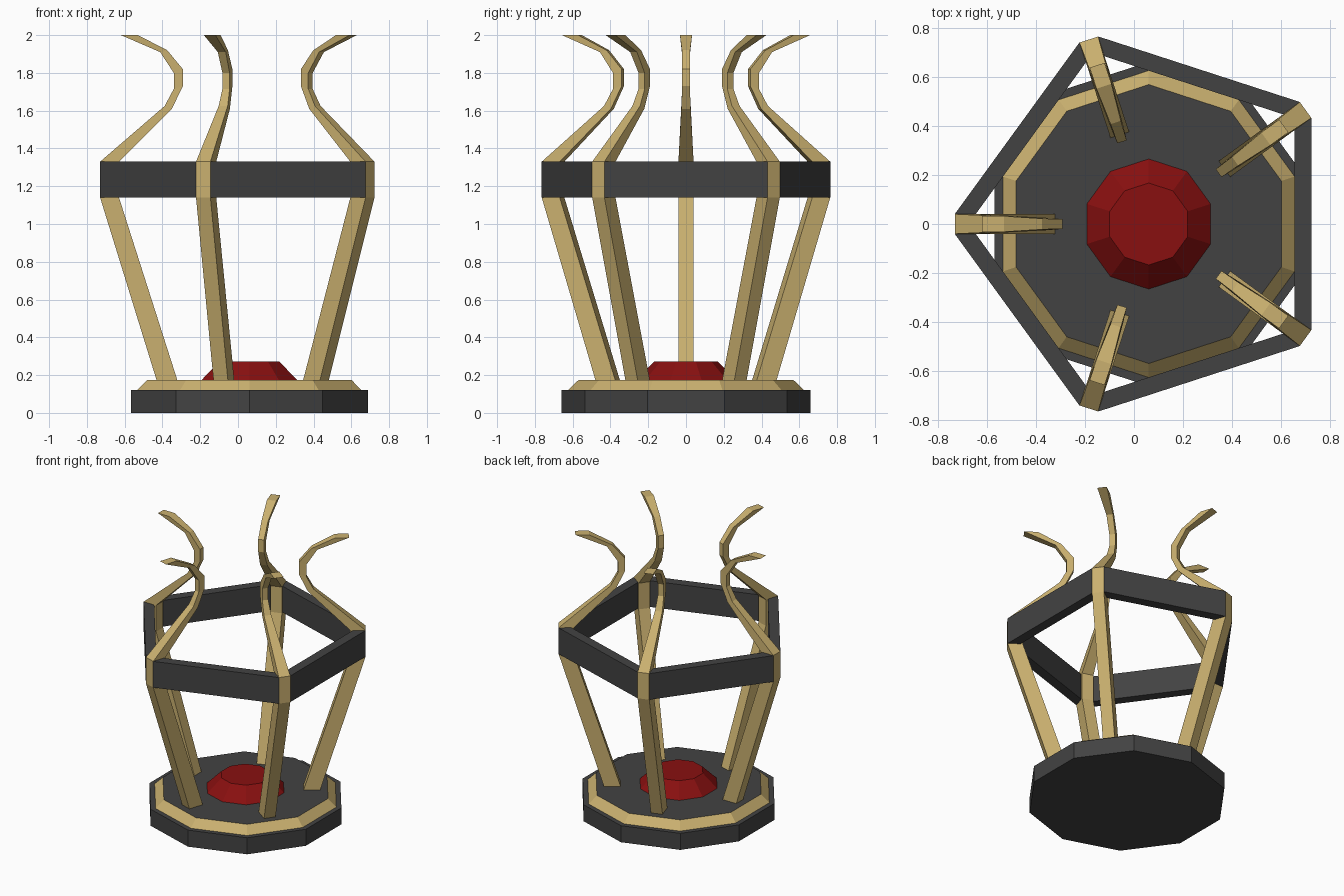
import bpy, bmesh, math
from mathutils import Matrix

if "Cube" in bpy.data.objects:
    bpy.data.objects.remove(bpy.data.objects["Cube"])

CX = 0.06  # axis of the five-fold symmetry


def material(name, rgb):
    m = bpy.data.materials.new(name)
    m.diffuse_color = (*rgb, 1)
    m.use_nodes = True
    m.node_tree.nodes["Principled BSDF"].inputs["Base Color"].default_value = m.diffuse_color
    return m


GOLD = material("pale gold", (0.59, 0.435, 0.16))
DARK = material("charcoal", (0.055, 0.055, 0.055))
RED = material("deep red", (0.25, 0.005, 0.005))


def finish(name, bm, mats, angle=0.0):
    """Turn a bmesh into an object rotated about the shared axis."""
    bmesh.ops.recalc_face_normals(bm, faces=bm.faces)
    bmesh.ops.transform(bm, verts=bm.verts, matrix=Matrix.Translation((CX, 0, 0))
                        @ Matrix.Rotation(angle, 4, 'Z'))
    me = bpy.data.meshes.new(name)
    bm.to_mesh(me)
    bm.free()
    for m in mats:
        me.materials.append(m)
    ob = bpy.data.objects.new(name, me)
    bpy.context.collection.objects.link(ob)
    return ob


def loft(loops):
    """Skin a list of equal-length point loops and cap both ends."""
    bm = bmesh.new()
    rows = [[bm.verts.new(p) for p in loop] for loop in loops]
    n = len(rows[0])
    for a, b in zip(rows, rows[1:]):
        for i in range(n):
            j = (i + 1) % n
            bm.faces.new((a[i], a[j], b[j], b[i]))
    bm.faces.new(rows[0])
    bm.faces.new(rows[-1])
    return bm


def decagon(r, z):
    return [(r * math.cos(math.radians(18 + 36 * k)),
             r * math.sin(math.radians(18 + 36 * k)), z) for k in range(10)]


# Ten-sided base with a gold chamfered rim
bm = loft([decagon(0.66, 0), decagon(0.66, 0.12), decagon(0.625, 0.12), decagon(0.568, 0.175)])
bm.normal_update()
for f in bm.faces:
    zs = [v.co.z for v in f.verts]
    f.material_index = int(min(zs) > 0.1 and max(zs) - min(zs) > 0.01)
finish("base", bm, [DARK, GOLD])

# Faceted red gem in the middle
finish("gem", loft([decagon(0.27, 0.17), decagon(0.167, 0.272)]), [RED])

# Side profile of a prong: inner radius, inner z, outer radius, outer z, half width
PRONG = [
    (0.38, 0.17, 0.49, 0.17, 0.04),
    (0.69, 1.14, 0.79, 1.14, 0.04),
    (0.69, 1.33, 0.79, 1.33, 0.04),
    (0.41, 1.61, 0.448, 1.625, 0.025),
    (0.352, 1.73, 0.40, 1.715, 0.02),
    (0.352, 1.82, 0.40, 1.80, 0.02),
    (0.435, 1.92, 0.472, 1.91, 0.022),
    (0.59, 2.0, 0.68, 2.0, 0.032),
]
# Pentagon bar footprint, ends cut to meet the prong sides
BAR = [(0.663, -0.432), (0.663, 0.432), (0.594, 0.383), (0.594, -0.383)]

for k in range(5):
    turn = math.radians(72 * k)
    loops = [[(ri, -w, zi), (ro, -w, zo), (ro, w, zo), (ri, w, zi)]
             for ri, zi, ro, zo, w in PRONG]
    finish(f"prong_{k + 1}", loft(loops), [GOLD], turn + math.radians(36))
    finish(f"ring_bar_{k + 1}", loft([[(x, y, z) for x, y in BAR] for z in (1.14, 1.33)]),
           [DARK], turn)
